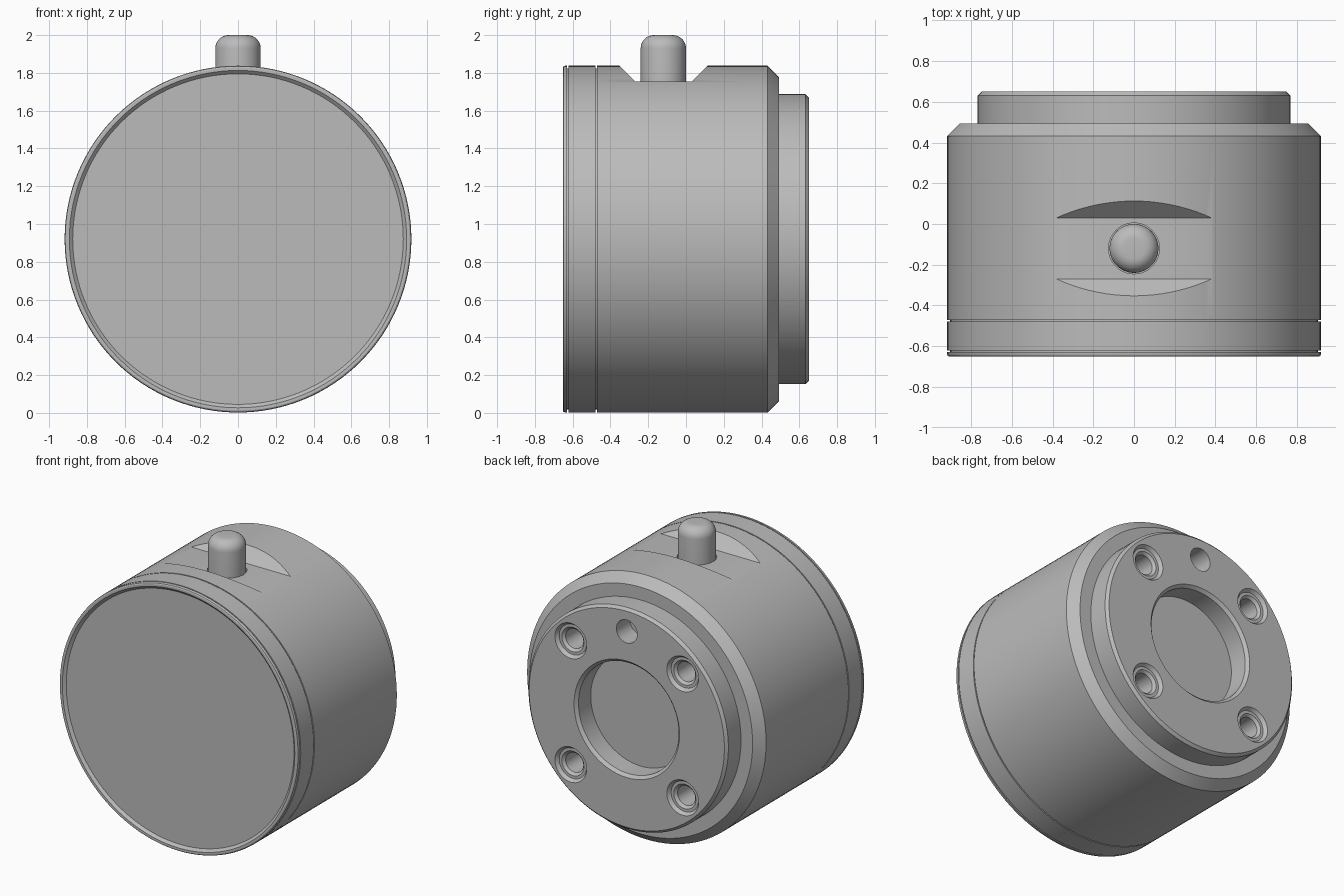
import bpy, bmesh, math
from mathutils import Matrix

if "Cube" in bpy.data.objects:
    bpy.data.objects.remove(bpy.data.objects["Cube"])

CZ = 0.92      # height of the main axis
R = 0.918      # outer radius

grey = bpy.data.materials.new("satin grey")
grey.diffuse_color = (0.5, 0.5, 0.5, 1)
grey.use_nodes = True
grey.node_tree.nodes["Principled BSDF"].inputs["Base Color"].default_value = grey.diffuse_color


def add_object(name, bm):
    bmesh.ops.remove_doubles(bm, verts=bm.verts, dist=1e-5)
    bmesh.ops.recalc_face_normals(bm, faces=bm.faces)
    mesh = bpy.data.meshes.new(name)
    bm.to_mesh(mesh)
    bm.free()
    mesh.materials.append(grey)
    obj = bpy.data.objects.new(name, mesh)
    bpy.context.collection.objects.link(obj)
    return obj


def lathe(name, profile, loc=(0, 0, CZ), steps=128, upright=False):
    """Spin (radius, distance along axis) points; the axis is y, or z if upright."""
    bm = bmesh.new()
    rings = []
    for r, d in profile:
        if r == 0:
            rings.append([bm.verts.new((0, 0, d))])
        else:
            rings.append([bm.verts.new((r * math.cos(2 * math.pi * i / steps),
                                        r * math.sin(2 * math.pi * i / steps), d))
                          for i in range(steps)])
    for a, b in zip(rings, rings[1:]):
        if len(a) == 1:
            bm.faces.new(b)
        elif len(b) == 1:
            bm.faces.new(a)
        else:
            for i in range(steps):
                j = (i + 1) % steps
                bm.faces.new((a[i], a[j], b[j], b[i]))
    # caps use the neighbouring ring directly, so the axis points are dropped
    for ring in rings:
        if len(ring) == 1:
            bm.verts.remove(ring[0])
    if not upright:
        bm.transform(Matrix.Rotation(-math.pi / 2, 4, 'X'))
    bm.transform(Matrix.Translation(loc))
    return add_object(name, bm)


def cut(obj, cutter):
    mod = obj.modifiers.new("cut", 'BOOLEAN')
    mod.operation = 'DIFFERENCE'
    mod.solver = 'EXACT'
    mod.object = cutter
    bpy.context.view_layer.objects.active = obj
    bpy.ops.object.modifier_apply(modifier=mod.name)
    bpy.data.objects.remove(cutter)


def smooth(obj):
    bpy.ops.object.select_all(action='DESELECT')
    obj.select_set(True)
    bpy.context.view_layer.objects.active = obj
    bpy.ops.object.shade_smooth_by_angle(angle=math.radians(25))


# Main housing with chamfered shoulder and rear spigot
G = R - 0.015   # groove bottom radius
housing = lathe("housing", [
    (0, -0.48), (G, -0.48), (G, -0.472), (R, -0.472), (R, 0.432),
    (0.857, 0.493), (0.768, 0.493), (0.768, 0.632), (0.75, 0.65), (0, 0.65)])

# Front ring, separated from the housing by a fine groove
front_ring = lathe("front_ring", [
    (0, -0.622), (R, -0.622), (R, -0.48), (0, -0.48)])

# End cap with a rounded rim and a shallow dished face
end_cap = lathe("end_cap", [
    (0, -0.635), (0.875, -0.635), (0.893, -0.652), (0.908, -0.652), (0.915, -0.648),
    (R, -0.64), (R, -0.63), (G, -0.63), (G, -0.622), (0, -0.622)])

# Flat-bottomed pocket with sloping ends, across the top
bm = bmesh.new()
section = [(-0.27, 1.755), (0.03, 1.755), (0.18, 1.905), (-0.42, 1.905)]
face = bm.faces.new([bm.verts.new((-0.6, y, z)) for y, z in section])
ext = bmesh.ops.extrude_face_region(bm, geom=[face])
bmesh.ops.translate(bm, vec=(1.2, 0, 0),
                    verts=[v for v in ext["geom"] if isinstance(v, bmesh.types.BMVert)])
cut(housing, add_object("pocket_cutter", bm))

# Clearance hole for the pin
cut(housing, lathe("pin_hole_cutter", [(0, 1.70), (0.125, 1.70), (0.125, 1.8), (0, 1.8)],
                   (0, -0.12, 0), 48, True))

# Central bore with chamfered mouth
cut(housing, lathe("bore_cutter", [
    (0, 0.495), (0.385, 0.495), (0.385, 0.63), (0.405, 0.65), (0.405, 0.7), (0, 0.7)], steps=96))

# Four counterbored screw holes
for sx in (-1, 1):
    for sz in (-1, 1):
        cut(housing, lathe("screw_hole_cutter", [
            (0, 0.45), (0.068, 0.45), (0.068, 0.61), (0.085, 0.627), (0.105, 0.627),
            (0.122, 0.65), (0.122, 0.7), (0, 0.7)], (sx * 0.43, 0, CZ + sz * 0.43), 40))

# Locating hole above the bore
cut(housing, lathe("locating_hole_cutter", [(0, 0.5), (0.08, 0.5), (0.08, 0.7), (0, 0.7)],
                   (0, 0, CZ + 0.61), 40))

# Round-topped pin standing in the pocket
dome = [(0.05 + 0.07 * math.cos(a), 1.93 + 0.07 * math.sin(a))
        for a in (math.pi / 2 * i / 8 for i in range(9))]
pin = lathe("pin", [(0, 1.70), (0.12, 1.70)] + dome + [(0, 2.0)], (0, -0.12, 0), 64, True)

for part in (housing, front_ring, end_cap, pin):
    smooth(part)
